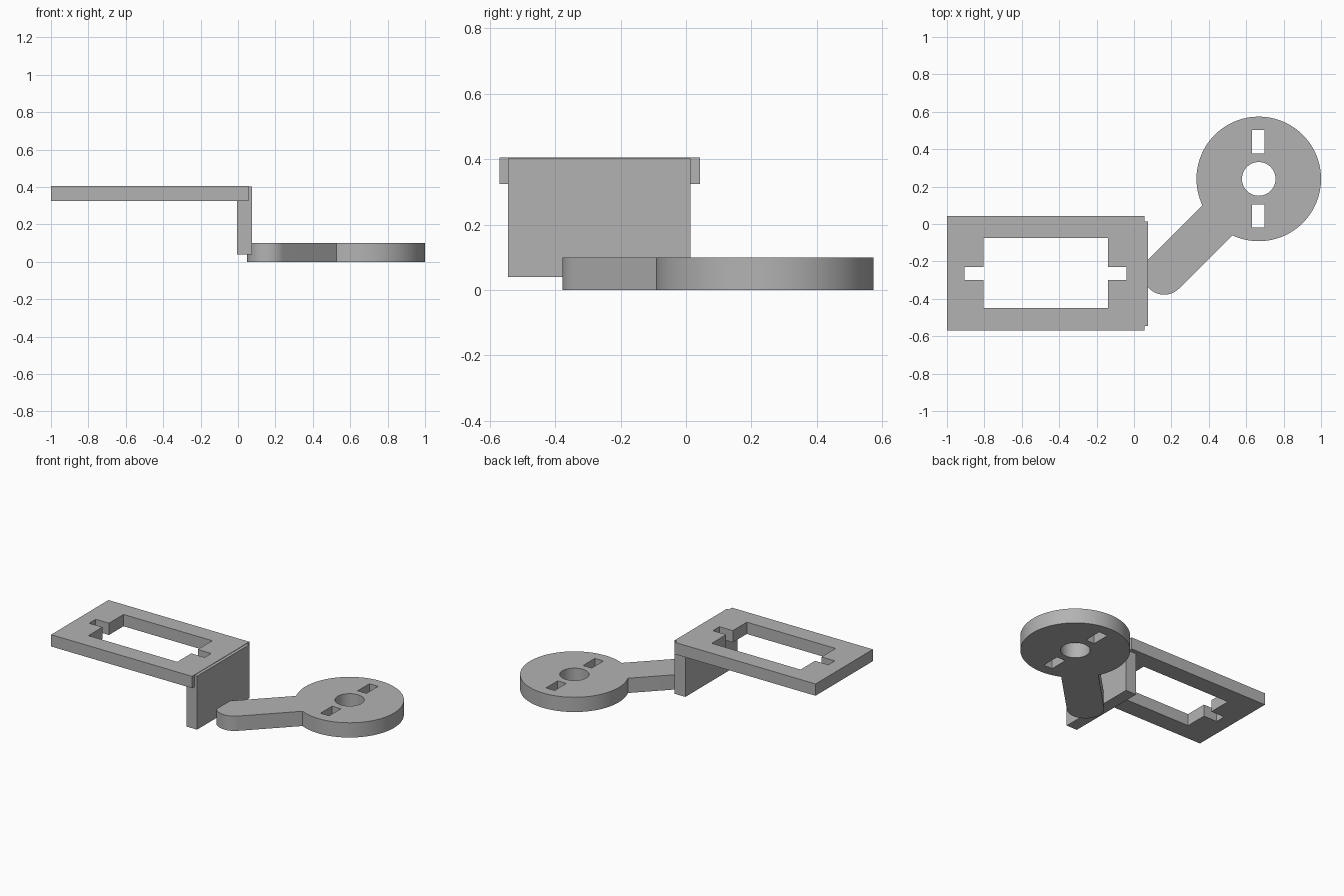
import bpy, bmesh
from math import pi, sin, cos, asin

old = bpy.data.objects.get("Cube")
if old:
    bpy.data.objects.remove(old, do_unlink=True)

grey = bpy.data.materials.new("plain grey")
grey.use_nodes = True
grey.diffuse_color = (0.45, 0.45, 0.45, 1)
grey.node_tree.nodes["Principled BSDF"].inputs["Base Color"].default_value = (0.45, 0.45, 0.45, 1)


def rect(x0, x1, y0, y1):
    return [(x0, y0), (x1, y0), (x1, y1), (x0, y1)]


def arc(cx, cy, r, a0, a1, n):
    return [(cx + r * cos(a0 + (a1 - a0) * i / n), cy + r * sin(a0 + (a1 - a0) * i / n))
            for i in range(n + 1)]


def plate(name, loops, z0, z1):
    """Extrude an outline (first loop) with holes (other loops) from z0 to z1."""
    curve = bpy.data.curves.new(name, 'CURVE')
    curve.dimensions = '2D'
    curve.fill_mode = 'BOTH'
    curve.extrude = (z1 - z0) / 2
    for loop in loops:
        s = curve.splines.new('POLY')
        s.points.add(len(loop) - 1)
        for p, (x, y) in zip(s.points, loop):
            p.co = (x, y, 0, 1)
        s.use_cyclic_u = True
    helper = bpy.data.objects.new(name + "_outline", curve)
    bpy.context.scene.collection.objects.link(helper)
    bpy.context.view_layer.update()
    dg = bpy.context.evaluated_depsgraph_get()
    mesh = bpy.data.meshes.new_from_object(helper.evaluated_get(dg))
    bpy.data.objects.remove(helper, do_unlink=True)

    # Weld caps to sides and move to height
    bm = bmesh.new()
    bm.from_mesh(mesh)
    bmesh.ops.remove_doubles(bm, verts=bm.verts, dist=0.0005)
    bmesh.ops.translate(bm, verts=bm.verts, vec=(0, 0, (z0 + z1) / 2))
    bmesh.ops.recalc_face_normals(bm, faces=bm.faces)
    bm.to_mesh(mesh)
    bm.free()
    mesh.materials.clear()
    mesh.materials.append(grey)
    obj = bpy.data.objects.new(name, mesh)
    bpy.context.scene.collection.objects.link(obj)
    bpy.ops.object.select_all(action='DESELECT')
    obj.select_set(True)
    bpy.context.view_layer.objects.active = obj
    bpy.ops.object.shade_smooth_by_angle(angle=pi / 6)
    return obj


# Mounting frame: rectangular opening with a notch at each end
opening = [(-0.805, -0.45), (-0.14, -0.45), (-0.14, -0.3), (-0.04, -0.3),
           (-0.04, -0.23), (-0.14, -0.23), (-0.14, -0.075), (-0.805, -0.075),
           (-0.805, -0.23), (-0.905, -0.23), (-0.905, -0.3), (-0.805, -0.3)]
plate("mounting_frame", [rect(-1, 0.055, -0.57, 0.043), opening], 0.325, 0.405)

# Upright wall joining frame and arm
plate("upright_wall", [rect(-0.005, 0.075, -0.545, 0.014)], 0.04, 0.402)

# Round disc with a diagonal round-ended arm, bore and two slots
cx, cy, R, r, reach = 0.667, 0.241, 0.333, 0.113, 0.506
half = asin(r / R)
outline = arc(cx, cy, R, -0.75 * pi + half, 1.25 * pi - half, 96)
outline += arc(cx - reach, cy - reach, r, 0.75 * pi, 1.75 * pi, 32)
bore = arc(cx, cy, 0.09, 0, 2 * pi, 48)[:-1]
slots = [rect(cx - 0.035, cx + 0.03, y, y + 0.125) for y in (-0.02, 0.377)]
plate("disc_and_arm", [outline, bore] + slots, 0, 0.1)
